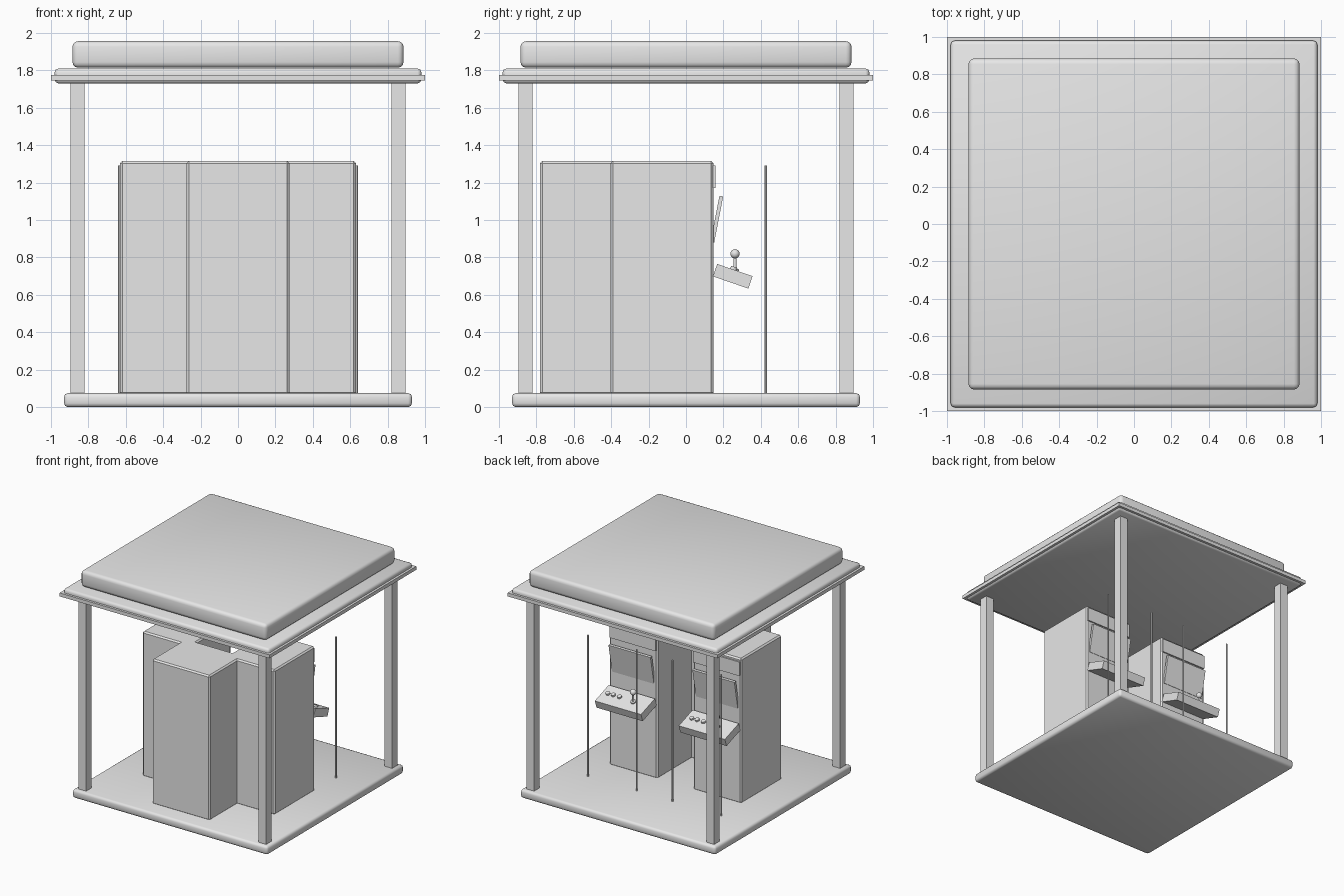
import bpy
from math import radians

old = bpy.data.objects.get("Cube")
if old:
    bpy.data.objects.remove(old, do_unlink=True)

grey = bpy.data.materials.new("plain_grey")
grey.use_nodes = True
grey.diffuse_color = (0.8, 0.8, 0.8, 1)
grey.node_tree.nodes["Principled BSDF"].inputs["Base Color"].default_value = (0.8, 0.8, 0.8, 1)


def finish(name, bevel=0, segments=2, smooth=None):
    """Name, colour, bevel and shade the active object."""
    ob = bpy.context.object
    ob.name = name
    ob.data.materials.append(grey)
    if bevel:
        mod = ob.modifiers.new("Bevel", 'BEVEL')
        mod.width = bevel
        mod.segments = segments
        bpy.ops.object.modifier_apply(modifier=mod.name)
    if smooth == "all":
        bpy.ops.object.shade_smooth()
    elif smooth == "angle":
        bpy.ops.object.shade_smooth_by_angle(angle=radians(40))
    return ob


def box(name, centre, size, tilt=0, **style):
    bpy.ops.mesh.primitive_cube_add(size=1, location=centre)
    ob = bpy.context.object
    ob.scale = size
    bpy.ops.object.transform_apply(location=False, rotation=False, scale=True)
    ob.rotation_euler.x = radians(tilt)
    return finish(name, **style)


def rod(name, centre, radius, height, tilt=0, sides=16):
    bpy.ops.mesh.primitive_cylinder_add(vertices=sides, radius=radius, depth=height,
                                        location=centre, rotation=(radians(tilt), 0, 0))
    return finish(name, smooth="angle")


# Floor and roof
box("floor_slab", (0, 0, 0.037), (1.86, 1.86, 0.074), bevel=0.02, smooth="all")
box("roof_slab", (0, 0, 1.77), (1.96, 1.96, 0.08), bevel=0.02, smooth="all")
box("roof_rim", (0, 0, 1.76), (2, 2, 0.03))
box("roof_cap", (0, 0, 1.885), (1.77, 1.77, 0.142), bevel=0.03, segments=3, smooth="all")

# Corner posts
for side, sx in (("left", 1), ("right", -1)):
    for end, sy in (("front", -1), ("back", 1)):
        box(f"{end}_{side}_post", (0.858 * sx, 0.858 * sy, 0.9), (0.075, 0.075, 1.68))

# Thin poles
for i, x in enumerate((-0.635, -0.17, 0.17, 0.635)):
    rod(f"thin_pole_{i + 1}", (x, 0.427, 0.68), 0.007, 1.22, sides=8)

# Plain cabinet
box("plain_cabinet", (0, -0.55, 0.69), (0.55, 0.46, 1.25), bevel=0.012, segments=1)


# Game cabinets
def game_cabinet(side, cx):
    box(f"{side}_cabinet", (cx, -0.128, 0.69), (0.46, 0.55, 1.25), bevel=0.012, segments=1)
    box(f"{side}_header_panel", (cx, 0.147, 1.23), (0.44, 0.024, 0.12))
    box(f"{side}_screen", (cx, 0.165, 1.005), (0.4, 0.02, 0.25), tilt=-11)
    box(f"{side}_control_panel", (cx, 0.25, 0.699), (0.44, 0.2, 0.07), tilt=-19)
    for i, dx in enumerate((0.165, 0.115, 0.055)):
        rod(f"{side}_button_{i + 1}", (cx + dx, 0.255, 0.74), 0.018, 0.02, tilt=-19)
    stick_x = cx - 0.08
    rod(f"{side}_joystick_collar", (stick_x, 0.262, 0.737), 0.022, 0.012, tilt=-19)
    rod(f"{side}_joystick_stem", (stick_x, 0.262, 0.77), 0.008, 0.08, sides=12)
    bpy.ops.mesh.primitive_uv_sphere_add(segments=16, ring_count=10, radius=0.025,
                                         location=(stick_x, 0.262, 0.819))
    finish(f"{side}_joystick_ball", smooth="all")


game_cabinet("left", 0.4)
game_cabinet("right", -0.4)
